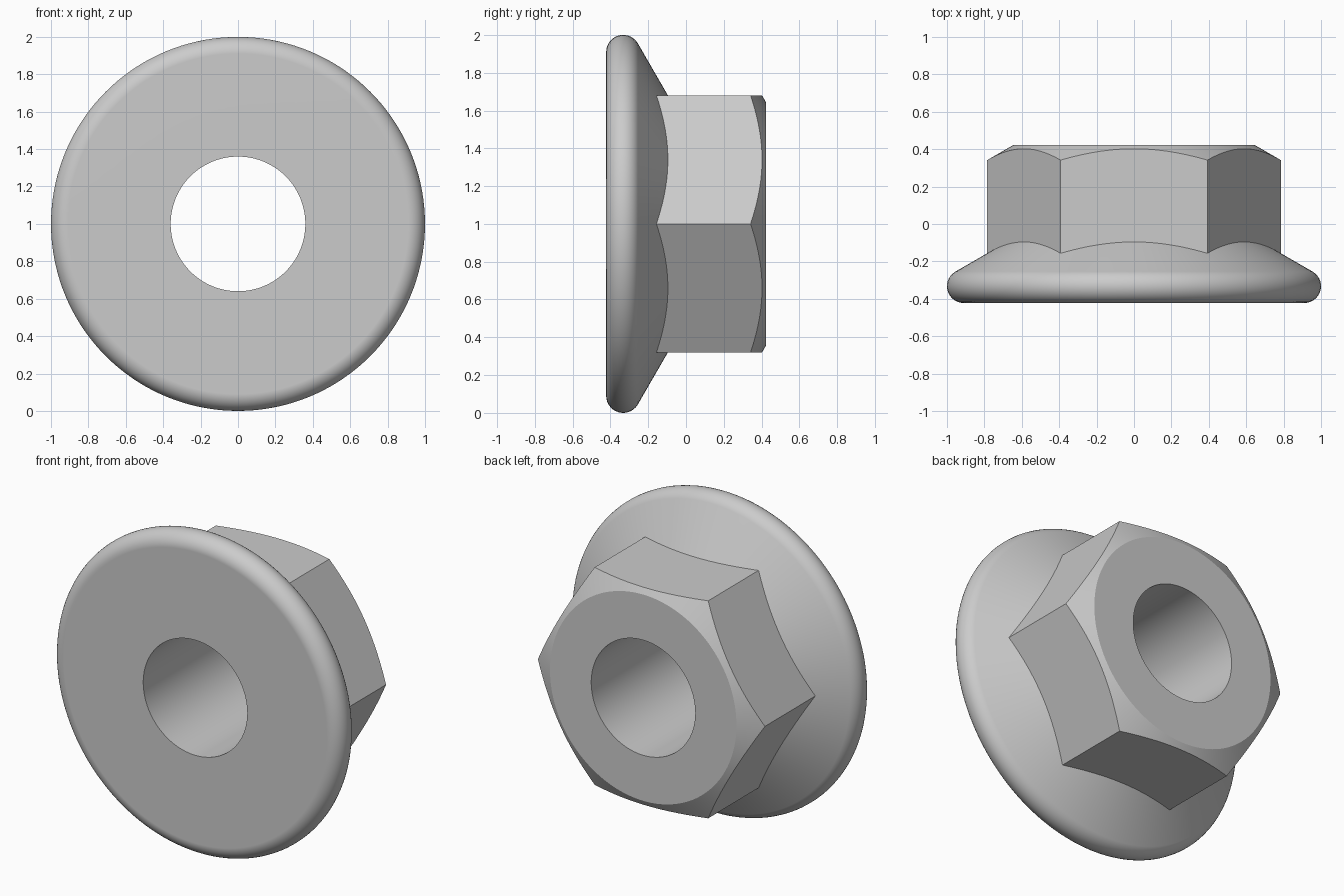
import bpy
import bmesh
from math import cos, sin, tan, pi, radians

cube = bpy.data.objects.get("Cube")
if cube:
    bpy.data.objects.remove(cube, do_unlink=True)

SEGMENTS = 144            # multiple of six, so the hexagon corners land on vertices
ARC_STEPS = 14
BORE = 0.36
APOTHEM = 0.68
HALF_DEPTH = 0.4225
RIM = 0.09                # rounded flange edge
TOP_RADIUS = 0.645        # where the corner chamfer meets the end face
SLOPE = tan(radians(30))

rim_r, rim_y = 1 - RIM, RIM - HALF_DEPTH
cone_r = rim_r + RIM * sin(radians(30))
cone_y = rim_y + RIM * cos(radians(30))


def profile(angle):
    """Closed radius/depth section of the nut at one angle about its axis."""
    hex_r = APOTHEM / cos(angle % (pi / 3) - pi / 6)
    points = [(BORE, -HALF_DEPTH)]
    # rounded rim, from the bearing face round to the flange cone
    for i in range(ARC_STEPS + 1):
        a = radians(-90 + 150 * i / ARC_STEPS)
        points.append((rim_r + RIM * cos(a), rim_y + RIM * sin(a)))
    # hexagon wall between the flange cone and the corner chamfer
    points.append((hex_r, cone_y + (cone_r - hex_r) * SLOPE))
    points.append((hex_r, HALF_DEPTH - (hex_r - TOP_RADIUS) * SLOPE))
    # end face and bore
    points.append((TOP_RADIUS, HALF_DEPTH))
    points.append((BORE, HALF_DEPTH))
    return points


# Sweep the changing section around the axis
bm = bmesh.new()
rings = []
for s in range(SEGMENTS):
    angle = 2 * pi * s / SEGMENTS
    rings.append([bm.verts.new((r * cos(angle), y, 1 + r * sin(angle)))
                  for r, y in profile(angle)])
for s, ring in enumerate(rings):
    following = rings[(s + 1) % SEGMENTS]
    for i in range(len(ring)):
        j = (i + 1) % len(ring)
        bm.faces.new((ring[i], ring[j], following[j], following[i]))
bmesh.ops.recalc_face_normals(bm, faces=bm.faces)

mesh = bpy.data.meshes.new("flange_nut")
bm.to_mesh(mesh)
bm.free()
nut = bpy.data.objects.new("flange_nut", mesh)
bpy.context.collection.objects.link(nut)

# Plain grey metal
grey = bpy.data.materials.new("light_grey")
grey.use_nodes = True
colour = (0.6, 0.6, 0.6, 1)
grey.diffuse_color = colour
grey.node_tree.nodes["Principled BSDF"].inputs["Base Color"].default_value = colour
mesh.materials.append(grey)

# Smooth round surfaces, crisp hexagon edges
bpy.ops.object.select_all(action="DESELECT")
nut.select_set(True)
bpy.context.view_layer.objects.active = nut
bpy.ops.object.shade_smooth_by_angle(angle=radians(25))
weighted = nut.modifiers.new("weighted_normals", "WEIGHTED_NORMAL")
weighted.keep_sharp = True
